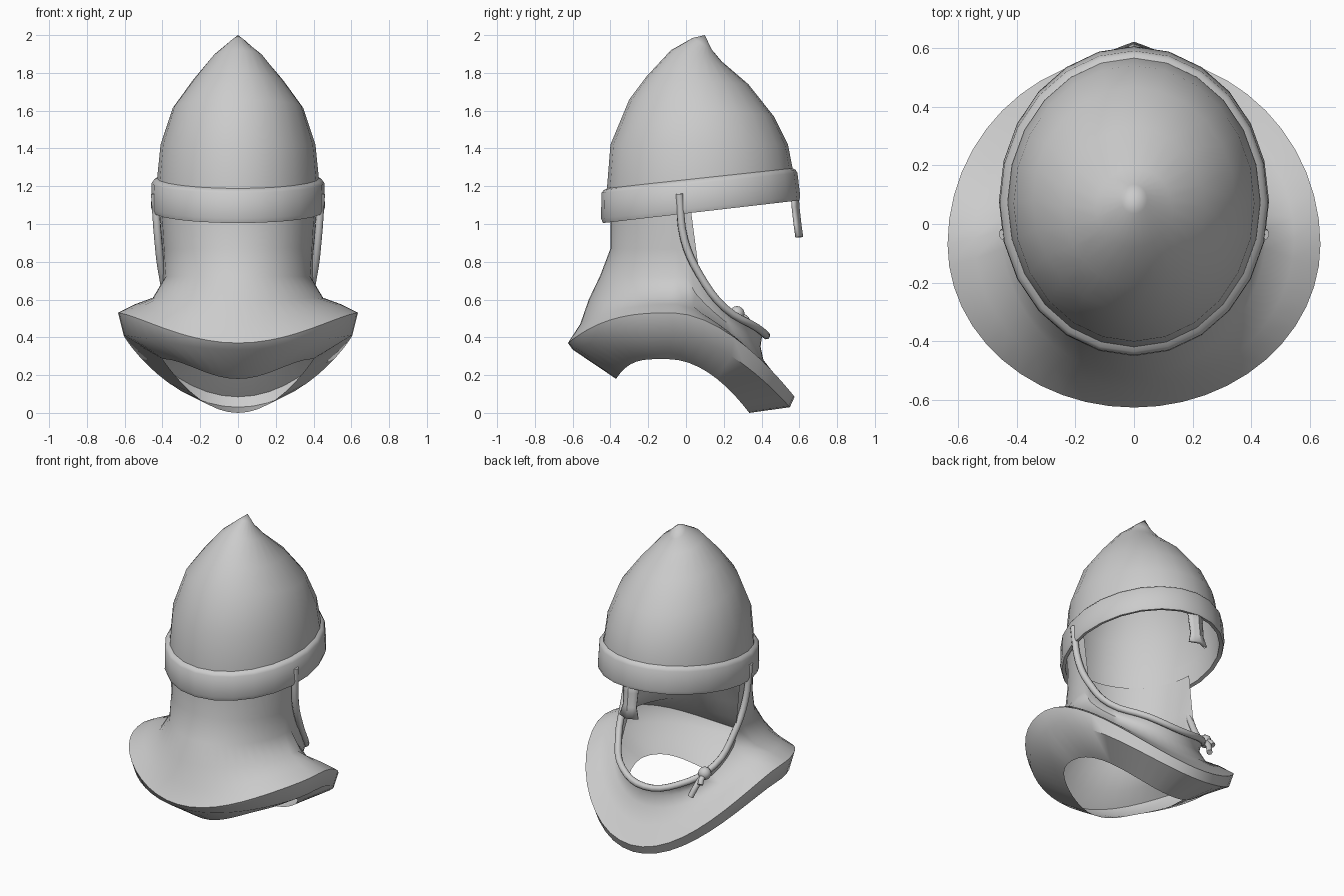
import bpy, bmesh, math
from mathutils import Vector

if "Cube" in bpy.data.objects:
    bpy.data.objects.remove(bpy.data.objects["Cube"])


def finish(name, bm, angle=40):
    bmesh.ops.recalc_face_normals(bm, faces=bm.faces)
    me = bpy.data.meshes.new(name)
    bm.to_mesh(me)
    bm.free()
    ob = bpy.data.objects.new(name, me)
    bpy.context.collection.objects.link(ob)
    bpy.ops.object.select_all(action='DESELECT')
    ob.select_set(True)
    bpy.context.view_layer.objects.active = ob
    bpy.ops.object.shade_smooth_by_angle(angle=math.radians(angle))
    return ob


def loft(name, rings, tip=None, closed=False, angle=40):
    bm = bmesh.new()
    rows = [[bm.verts.new(p) for p in r] for r in rings]
    n = len(rows[0])
    pairs = list(zip(rows, rows[1:])) + ([(rows[-1], rows[0])] if closed else [])
    for a, b in pairs:
        for i in range(n):
            j = (i + 1) % n
            bm.faces.new((a[i], a[j], b[j], b[i]))
    if tip:
        t = bm.verts.new(tip)
        for i in range(n):
            bm.faces.new((rows[-1][i], rows[-1][(i + 1) % n], t))
    return finish(name, bm, angle)


def tilted_ring(yb, zb, yf, zf, w, n=24):
    pts = []
    for i in range(n):
        a = 2 * math.pi * i / n
        t = (math.sin(a) + 1) / 2
        pts.append((w * math.cos(a), yb + (yf - yb) * t, zb + (zf - zb) * t))
    return pts


# Pointed skull: back y, back z, front y, front z, half width
skull = [(-.42, 1.10, .57, 1.20, .43), (-.42, 1.17, .567, 1.28, .43),
         (-.40, 1.42, .54, 1.42, .41), (-.30, 1.66, .465, 1.57, .345),
         (-.21, 1.78, .33, 1.74, .24), (-.08, 1.92, .19, 1.86, .13),
         (.035, 1.985, .135, 1.925, .045)]
loft("helmet_skull", [tilted_ring(*r) for r in skull], tip=(0, .10, 2.0))

# Brow band, a closed ring with softened upper and lower edges
band = [(-.415, 1.19, .565, 1.295, .43), (-.435, 1.18, .58, 1.287, .445),
        (-.447, 1.165, .59, 1.27, .457), (-.45, 1.03, .605, 1.145, .46),
        (-.44, 1.005, .60, 1.125, .452), (-.42, 1.01, .575, 1.13, .43)]
loft("brow_band", [tilted_ring(*r) for r in band], closed=True)


# Coif and cape: back (y,z), side (x,y,z), front (y,z), back power, front power
def coif_ring(back, side, front, pb, pf, n=48):
    pts = []
    for i in range(n):
        a = 2 * math.pi * i / n
        s = math.sin(a)
        end, p = (front, pf) if s > 0 else (back, pb)
        s = abs(s)
        z = side[2] + (end[1] - side[2]) * (s ** p if s > 1e-6 else 0)
        pts.append((side[0] * math.cos(a), side[1] + (end[0] - side[1]) * s, z))
    return pts


coif = [((-.40, 1.12), (.41, .02, 1.12), (.41, .42), 1, .29),
        ((-.40, .87), (.395, 0, .87), (.40, .39), 1, .5),
        ((-.455, .725), (.385, 0, .72), (.395, .35), 2, .7),
        ((-.515, .60), (.45, -.02, .61), (.41, .28), 2, 1),
        ((-.56, .47), (.545, -.05, .575), (.48, .19), 2.5, 1.5),
        ((-.625, .37), (.635, -.07, .53), (.575, .085), 2.8, 1.8),
        ((-.60, .335), (.605, -.07, .41), (.55, .03), 2.8, 1.8),
        ((-.37, .18), (.40, -.10, .285), (.335, 0), 4, 2)]
loft("coif_and_cape", [coif_ring(*r) for r in coif], angle=50)

# Nose guard: narrow plate flaring at the bottom
bm = bmesh.new()
rows = []
for z, w, y in ((1.20, .06, .585), (1.09, .05, .592), (1.0, .045, .602), (.93, .065, .612)):
    rows.append([bm.verts.new((k * w, y - .025 * abs(k), z)) for k in (-1, -.5, 0, .5, 1)])
for a, b in zip(rows, rows[1:]):
    for i in range(4):
        bm.faces.new((a[i], a[i + 1], b[i + 1], b[i]))
nasal = finish("nose_guard", bm)
mod = nasal.modifiers.new("thickness", 'SOLIDIFY')
mod.thickness = .018
mod.offset = 0


def cord(name, points, radius):
    cu = bpy.data.curves.new(name, 'CURVE')
    cu.dimensions = '3D'
    cu.bevel_depth = radius
    cu.bevel_resolution = 2
    cu.resolution_u = 4
    cu.use_fill_caps = True
    sp = cu.splines.new('BEZIER')
    sp.bezier_points.add(len(points) - 1)
    for bp, p in zip(sp.bezier_points, points):
        bp.co = p
        bp.handle_left_type = bp.handle_right_type = 'AUTO'
    ob = bpy.data.objects.new(name, cu)
    bpy.context.collection.objects.link(ob)
    return ob


# Chin strap following the face opening
half = [(.44, -.035, 1.16), (.423, -.01, .92), (.40, .07, .735),
        (.35, .2, .56), (.2, .37, .455)]
strap = half + [(0, .425, .41)] + [(-x, y, z) for x, y, z in reversed(half)]
cord("chin_strap", strap, .021)

# Knot with two loose ends
knot = Vector((-.325, .27, .525))
bm = bmesh.new()
bmesh.ops.create_uvsphere(bm, u_segments=12, v_segments=8, radius=.04)
bmesh.ops.translate(bm, verts=bm.verts, vec=knot)
finish("strap_knot", bm)
for i, d in enumerate(((.04, .09, -.13), (-.01, .06, -.05))):
    d = Vector(d)
    cord("strap_end_%d" % (i + 1), [knot, knot + d * .5 + Vector((0, .012, 0)), knot + d], .018)
